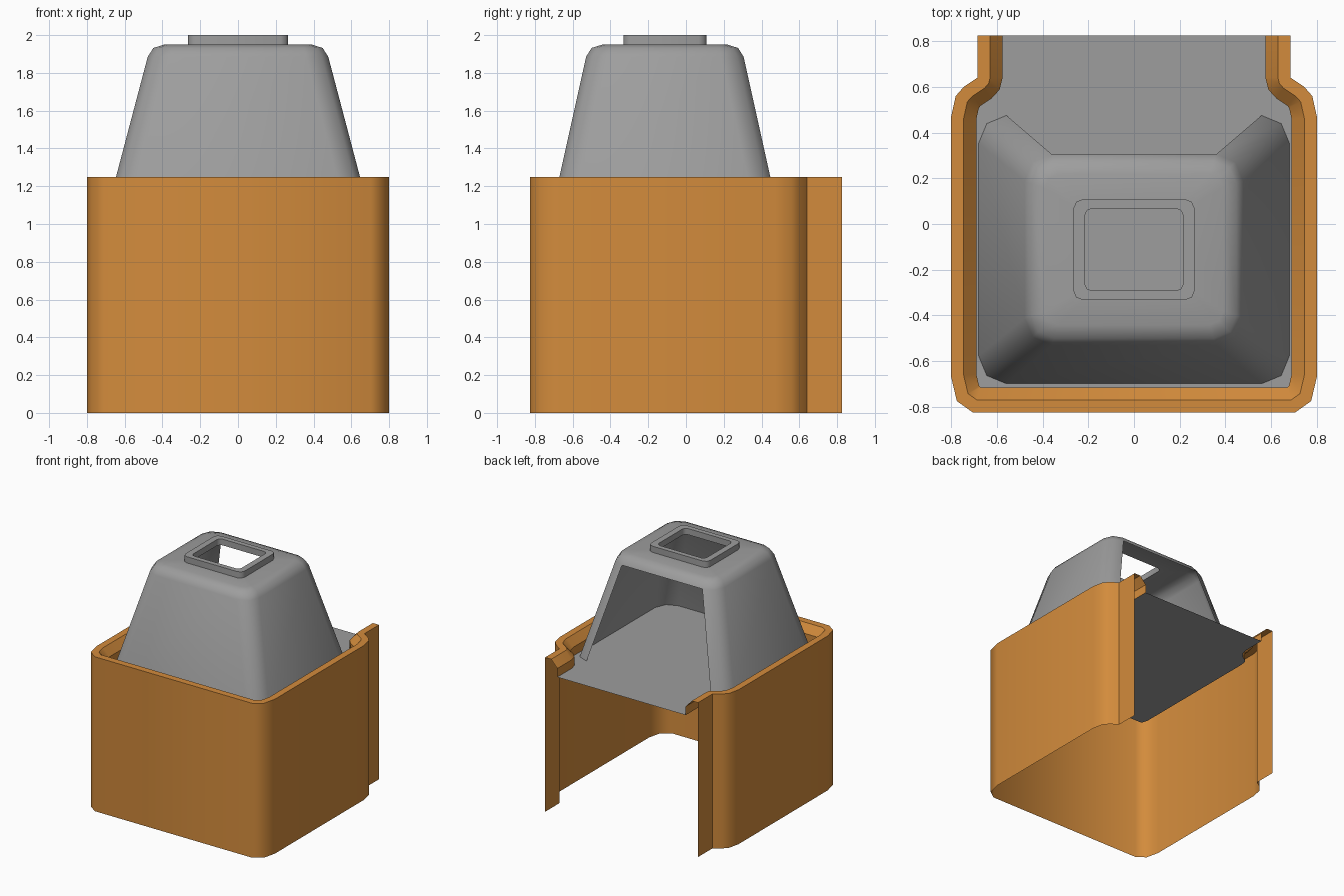
import bpy, bmesh, math
from mathutils import Vector

if "Cube" in bpy.data.objects:
    bpy.data.objects.remove(bpy.data.objects["Cube"])


def material(name, rgb):
    m = bpy.data.materials.new(name)
    m.diffuse_color = (*rgb, 1)
    m.use_nodes = True
    m.node_tree.nodes["Principled BSDF"].inputs["Base Color"].default_value = m.diffuse_color
    return m


ORANGE = material("orange", (0.65, 0.26, 0.045))
GREY = material("grey", (0.34, 0.34, 0.34))


def finish(bm, name, mat, limit=50, sharp=None):
    """Smooth shading with sharp edges by angle (or by rule), then add to scene."""
    bmesh.ops.remove_doubles(bm, verts=bm.verts, dist=1e-4)
    bm.normal_update()
    for f in bm.faces:
        f.smooth = True
    for e in bm.edges:
        hard = len(e.link_faces) == 2 and e.calc_face_angle() > math.radians(limit)
        e.smooth = not (hard or (sharp and sharp(e)))
    me = bpy.data.meshes.new(name)
    bm.to_mesh(me)
    bm.free()
    me.materials.append(mat)
    ob = bpy.data.objects.new(name, me)
    bpy.context.collection.objects.link(ob)
    return ob


def loft(rings, closed):
    bm = bmesh.new()
    vr = [[bm.verts.new(p) for p in r] for r in rings]
    n = len(rings[0])
    for a, b in zip(vr, vr[1:]):
        for j in range(n if closed else n - 1):
            k = (j + 1) % n
            bm.faces.new((a[j], a[k], b[k], b[j]))
    return bm


def rounded_rect(cy, hx, hy, r, z, seg=2):
    pts = []
    for q, (sx, sy) in enumerate([(1, 1), (-1, 1), (-1, -1), (1, -1)]):
        for i in range(seg + 1):
            a = math.pi / 2 * (q + i / seg)
            pts.append((sx * (hx - r) + r * math.cos(a),
                        cy + sy * (hy - r) + r * math.sin(a), z))
    return pts


# Plan outline of the wall: left half, mirrored to the right
left = [(-.685, .825), (-.685, .64), (-.745, .60), (-.78, .56), (-.80, .47),
        (-.80, -.67), (-.775, -.775), (-.705, -.825)]
path = [Vector(p) for p in left] + [Vector((-x, y)) for x, y in reversed(left)]


def inset(d):
    """Offset the open outline inwards, rounding the tight inner bends."""
    norms = []
    for a, b in zip(path, path[1:]):
        t = (b - a).normalized()
        norms.append(Vector((-t.y, t.x)))
    out = [path[0] + norms[0] * d]
    for p, n0, n1 in zip(path[1:-1], norms, norms[1:]):
        mid = (n0 + n1).normalized()
        if n0.x * n1.y - n0.y * n1.x < -0.6:
            out += [p + n * d for n in (n0, mid, n1)]
        else:
            out.append(p + mid * d / mid.dot(n0))
    out.append(path[-1] + norms[-1] * d)
    return out


# Wall shell with rim, chamfer and inner lip, open at the back
FLOOR = 1.12
profile = [(0, 0), (0, 1.25), (.055, 1.25), (.11, 1.19), (.11, FLOOR)]
bm = loft([[(p.x, p.y, z) for p in inset(d)] for d, z in profile], False)
finish(bm, "wall_shell", ORANGE,
       sharp=lambda e: abs(e.verts[0].co.z - e.verts[1].co.z) < 1e-4
       and len({round(f.normal.z, 2) for f in e.link_faces}) > 1)

# Floor plate inside the rim
bm = bmesh.new()
bm.faces.new([bm.verts.new((p.x, p.y, FLOOR)) for p in inset(.11)])
finish(bm, "floor_plate", GREY)

# Tapered hood with rounded top and a hole for the collar
CY = -.112
bm = loft([rounded_rect(CY, .68, .587, .122, FLOOR),
           rounded_rect(CY, .478, .417, .118, 1.885),
           rounded_rect(CY, .448, .388, .10, 1.932),
           rounded_rect(CY, .39, .33, .06, 1.95),
           rounded_rect(CY, .215, .18, .03, 1.95)], True)
# Open window: remove the flat back panel
bm.normal_update()
back = [f for f in bm.faces if f.normal.y > .95 and f.calc_center_median().z < 1.8]
bmesh.ops.delete(bm, geom=back, context='FACES')
finish(bm, "hood", GREY)

# Flue collar on top
bm = loft([rounded_rect(CY, .265, .22, .04, 1.95),
           rounded_rect(CY, .265, .22, .04, 2.0),
           rounded_rect(CY, .215, .18, .03, 2.0),
           rounded_rect(CY, .215, .18, .03, 1.95)], True)
finish(bm, "flue_collar", GREY)
